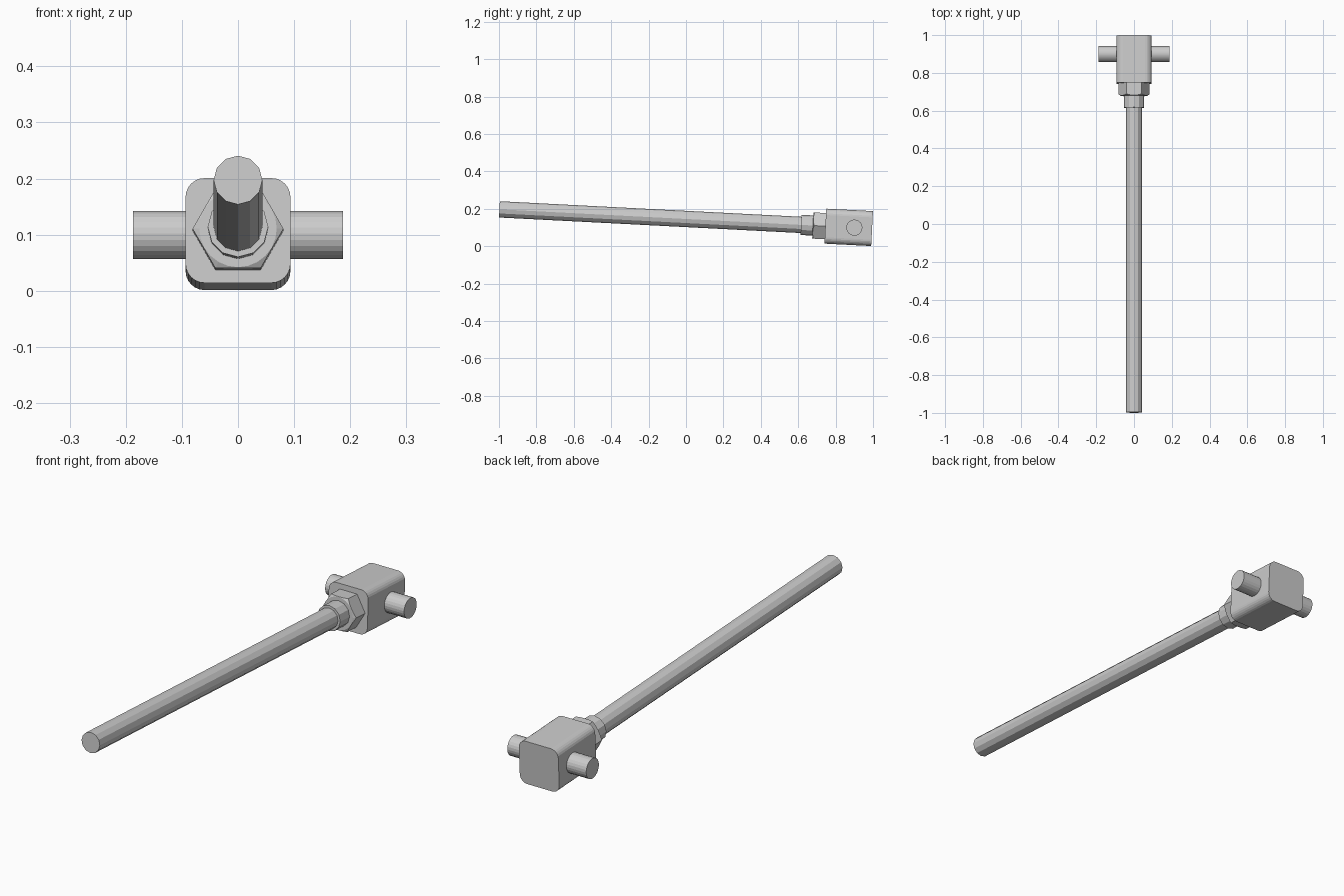
import bpy, bmesh
from math import pi, radians
from mathutils import Matrix

if "Cube" in bpy.data.objects:
    bpy.data.objects.remove(bpy.data.objects["Cube"])

# Everything is built along local y with the cross pin at the origin, then tilted
TILT = Matrix.Translation((0, 0.9, 0.0995)) @ Matrix.Rotation(radians(-2.95), 4, 'X')


def finish(bm, name):
    bmesh.ops.recalc_face_normals(bm, faces=bm.faces)
    me = bpy.data.meshes.new(name)
    bm.to_mesh(me)
    bm.free()
    ob = bpy.data.objects.new(name, me)
    bpy.context.collection.objects.link(ob)
    ob.matrix_world = TILT
    return ob


def tube(name, y0, y1, r0, r1, sides, turn=0.0):
    """Solid prism or cone along y; radius r0 at y0 and r1 at y1."""
    bm = bmesh.new()
    bmesh.ops.create_cone(bm, cap_ends=True, segments=sides, radius1=r0, radius2=r1,
                          depth=y1 - y0,
                          matrix=Matrix.Translation((0, (y0 + y1) / 2, 0))
                          @ Matrix.Rotation(-pi / 2, 4, 'X')
                          @ Matrix.Rotation(turn, 4, 'Z'))
    return finish(bm, name)


# Long rod and collar
tube("rod", -1.900, -0.25, 0.0435, 0.0435, 12)
tube("collar", -0.285, -0.20, 0.054, 0.054, 12)

# Hexagonal nut, corners chamfered at the front by a cone
nut = tube("hex_nut", -0.222, -0.15, 0.081, 0.081, 6, pi / 2)
cutter = tube("chamfer_cone", -0.222, -0.10, 0.069, 0.28, 24)
cutter.hide_render = True
cutter.hide_set(True)
mod = nut.modifiers.new("chamfer", 'BOOLEAN')
mod.operation = 'INTERSECT'
mod.solver = 'EXACT'
mod.object = cutter
bpy.context.view_layer.objects.active = nut
nut.select_set(True)
bpy.ops.object.modifier_apply(modifier=mod.name)
bpy.data.objects.remove(cutter)

# Block with its four long edges rounded
bm = bmesh.new()
bmesh.ops.create_cube(bm, size=1, matrix=Matrix.Translation((0, -0.03, 0))
                      @ Matrix.Diagonal((0.187, 0.25, 0.187, 1)))
long_edges = [e for e in bm.edges if abs(e.verts[0].co.y - e.verts[1].co.y) > 0.1]
bmesh.ops.bevel(bm, geom=long_edges, offset=0.034, segments=6, profile=0.5, affect='EDGES')
finish(bm, "block")

# Cross pin through the block
bm = bmesh.new()
bmesh.ops.create_cone(bm, cap_ends=True, segments=24, radius1=0.043, radius2=0.043,
                      depth=0.374, matrix=Matrix.Rotation(pi / 2, 4, 'Y'))
finish(bm, "cross_pin")
